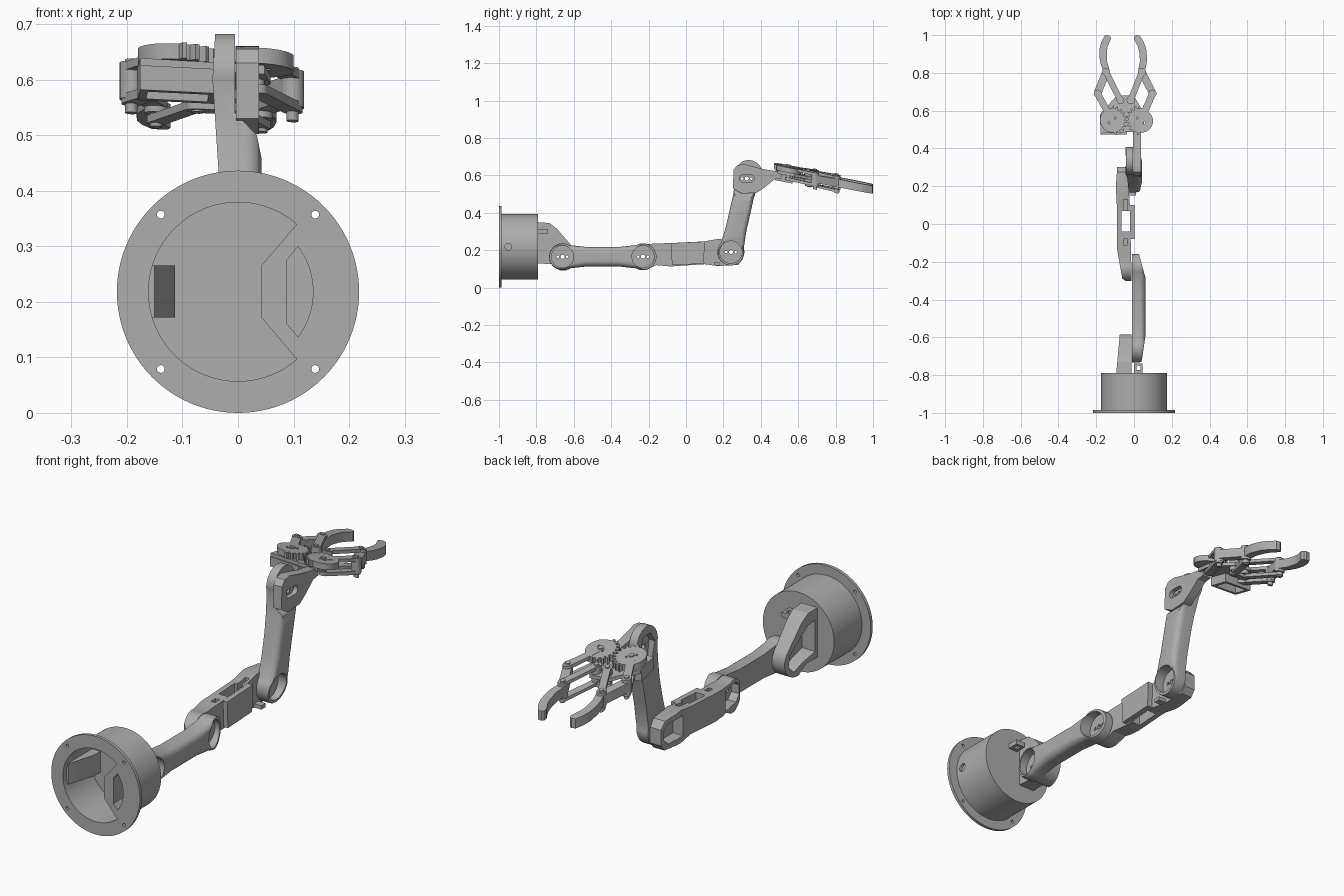
import bpy, bmesh
from math import sin, cos, pi, radians, atan2, hypot
from mathutils import Matrix

if "Cube" in bpy.data.objects:
    bpy.data.objects.remove(bpy.data.objects["Cube"])

grey = bpy.data.materials.new("plain grey")
grey.use_nodes = True
grey.diffuse_color = (0.42, 0.42, 0.42, 1)
grey.node_tree.nodes["Principled BSDF"].inputs["Base Color"].default_value = grey.diffuse_color


def prism(name, pts, axis, a, b, round_far=0):
    """Extrude a 2D outline along an axis; optionally round the rim at b."""
    place = {"x": lambda p, t: (t, p[0], p[1]),
             "y": lambda p, t: (p[0], t, p[1]),
             "z": lambda p, t: (p[0], p[1], t)}[axis]
    bm = bmesh.new()
    near = [bm.verts.new(place(p, a)) for p in pts]
    far = [bm.verts.new(place(p, b)) for p in pts]
    bm.faces.new(near)
    cap = bm.faces.new(far)
    n = len(pts)
    for i in range(n):
        j = (i + 1) % n
        bm.faces.new((near[i], near[j], far[j], far[i]))
    bmesh.ops.recalc_face_normals(bm, faces=bm.faces[:])
    if round_far:
        bmesh.ops.bevel(bm, geom=list(cap.edges), offset=round_far, segments=5,
                        profile=0.5, affect="EDGES", clamp_overlap=False)
    mesh = bpy.data.meshes.new(name)
    bm.to_mesh(mesh)
    bm.free()
    obj = bpy.data.objects.new(name, mesh)
    bpy.context.scene.collection.objects.link(obj)
    mesh.materials.append(grey)
    return obj


def arc(c, r, start, end, n=24):
    return [(c[0] + r * cos(radians(start + (end - start) * i / n)),
             c[1] + r * sin(radians(start + (end - start) * i / n))) for i in range(n + 1)]


def disc(c, r, n=48):
    return arc(c, r, 0, 360, n)[:-1]


def rect(x0, y0, x1, y1):
    return [(x0, y0), (x1, y0), (x1, y1), (x0, y1)]


def link_outline(p, q, r, waist=0):
    """Two round ends, joined straight or by a narrower waist."""
    dx, dy = q[0] - p[0], q[1] - p[1]
    a, length = atan2(dy, dx), hypot(dx, dy)
    deg, open_ = a * 180 / pi, 60 if waist else 90
    side = lambda t, w: (p[0] + dx * t - dy / length * w, p[1] + dy * t + dx / length * w)
    low = [side(t, -waist) for t in (0.3, 0.7)] if waist else []
    high = [side(t, waist) for t in (0.7, 0.3)] if waist else []
    return (arc(p, r, deg + open_, deg + 360 - open_) + low
            + arc(q, r, deg - 180 + open_, deg + 180 - open_) + high)


def combine(obj, tool, op="DIFFERENCE"):
    mod = obj.modifiers.new("shape", "BOOLEAN")
    mod.operation, mod.solver, mod.object = op, "EXACT", tool
    bpy.context.view_layer.update()
    deps = bpy.context.evaluated_depsgraph_get()
    mesh = bpy.data.meshes.new_from_object(obj.evaluated_get(deps))
    obj.modifiers.clear()
    obj.data = mesh
    bpy.data.objects.remove(tool)


def cut(obj, pts, axis, a, b):
    combine(obj, prism("cutter", pts, axis, a, b))


def horn_holes(obj, c):
    """Centre hole and two screw slots of a servo horn."""
    cut(obj, disc(c, 0.011, 16), "x", -0.3, 0.3)
    for s in (-1, 1):
        cut(obj, disc((c[0] + s * 0.025, c[1]), 0.007, 12), "x", -0.3, 0.3)


# Base: flange and hollow drum
mid = (0, 0.218)
base = prism("base_drum", disc(mid, 0.175, 96), "y", -0.99, -0.79)
combine(base, prism("flange", disc(mid, 0.218, 96), "y", -1, -0.986), "UNION")
cut(base, disc(mid, 0.161, 96), "y", -1.1, -0.805)
for sx in (-1, 1):
    for sz in (-1, 1):
        cut(base, disc((sx * 0.139, mid[1] + sz * 0.139), 0.007, 16), "y", -1.1, -0.95)
cut(base, disc((-0.95, mid[1]), 0.018, 24), "x", 0.1, 0.3)

# Compartment and ramp inside the base
box = prism("base_compartment", arc(mid, 0.1625, -49, 49) + [(0.042, 0.265), (0.042, 0.172)],
            "y", -1, -0.8)
cut(box, arc(mid, 0.135, -37, 37) + [(0.088, 0.275), (0.088, 0.161)], "y", -1.1, -0.82)
prism("base_ramp", [(-0.165, -0.975), (-0.15, -0.975), (-0.113, -0.85), (-0.113, -0.8),
                    (-0.165, -0.8)], "z", 0.172, 0.265)

# Shoulder bracket with servo pocket, and cable tab
shoulder = (-0.66, 0.165)
elbow = (-0.23, 0.165)
forearm_joint = (0.24, 0.19)
wrist_joint = (0.325, 0.583)
bracket = prism("shoulder_bracket", [(-0.795, 0.35), (-0.73, 0.345), (-0.69, 0.315)]
                + arc(shoulder, 0.075, 45, -100) + [(-0.72, 0.125), (-0.795, 0.13)],
                "x", -0.1, -0.014)
combine(bracket, prism("taper", [(-0.095, -0.8), (-0.014, -0.8), (-0.014, -0.55),
                                 (-0.072, -0.55)], "z", 0, 0.5), "INTERSECT")
cut(bracket, [(-0.775, 0.3), (-0.73, 0.29), (-0.62, 0.2), (-0.61, 0.15), (-0.64, 0.115),
              (-0.7, 0.14), (-0.775, 0.16)], "x", -0.2, -0.028)
horn_holes(bracket, shoulder)
tab = prism("cable_tab", rect(0, -0.795, 0.046, -0.738), "z", 0.29, 0.312)
cut(tab, rect(0.012, -0.772, 0.034, -0.75), "z", 0.2, 0.4)

# Upper arm: rounded shell with two horn cups
upper = prism("upper_arm", link_outline(shoulder, elbow, 0.072, 0.052), "x", -0.011, 0.06, 0.03)
combine(upper, prism("taper", [(-0.02, -0.75), (0.036, -0.75), (0.045, -0.7), (0.062, -0.58),
                               (0.062, -0.29), (0.024, -0.15), (-0.02, -0.15)],
                     "z", 0, 0.5), "INTERSECT")
for c in (shoulder, elbow):
    cut(upper, disc(c, 0.059), "x", 0.006, 0.2)
    horn_holes(upper, c)

# Forearm: box body with servo pockets at both ends
fore = prism("forearm", arc(elbow, 0.072, 70, 290)
             + [(-0.16, 0.12), (-0.08, 0.113), (0.1, 0.125), (0.17, 0.115), (0.28, 0.122),
                (0.302, 0.15), (0.302, 0.22), (0.275, 0.25), (0.17, 0.26), (0.1, 0.247),
                (-0.08, 0.238), (-0.16, 0.236)], "x", -0.1, 0)
combine(fore, prism("taper", [(-0.088, 0.31), (-0.036, 0.31), (-0.022, 0.1), (-0.012, -0.31),
                              (-0.03, -0.31), (-0.062, -0.29), (-0.09, -0.13), (-0.09, 0.08),
                              (-0.096, 0.2)], "z", 0, 0.5), "INTERSECT")
for y, z, s in ((-0.215, 0.172, -1), (0.215, 0.187, 1)):
    hexagon = [(y + s * u, z + v) for u, v in ((-0.06, 0.045), (0.04, 0.045), (0.068, 0.02),
                                             (0.068, -0.02), (0.04, -0.045), (-0.06, -0.045))]
    cut(fore, hexagon, "x", -0.2, -0.045 if s > 0 else -0.026)
panel = prism("forearm_panel", [(-0.075, 0.12), (0.095, 0.128), (0.1, 0.246), (-0.08, 0.238)],
              "x", -0.03, 0.003)
for part in (fore, panel):
    cut(part, rect(-0.066, -0.04, -0.021, 0.07), "z", 0, 0.5)
cut(fore, rect(-0.055, 0.07, -0.035, 0.13), "z", 0.22, 0.5)
cut(fore, rect(-0.055, -0.11, -0.035, -0.08), "z", 0.22, 0.5)
for c in (elbow, forearm_joint):
    horn_holes(fore, c)
prism("forearm_clip", rect(-0.03, 0.15, 0.01, 0.18), "z", 0.118, 0.135)

# Upright link: horn cup at the bottom, servo holder at the top
upright = prism("upright_link", link_outline(forearm_joint, (0.335, 0.61), 0.072, 0.056),
                "x", -0.046, 0.042, 0.028)
combine(upright, prism("taper", [(-0.03, 0.1), (0.014, 0.1), (0.042, 0.27), (0.042, 0.46),
                                 (0.034, 0.5), (-0.005, 0.54), (-0.005, 0.7), (-0.04, 0.7),
                                 (-0.046, 0.6), (-0.034, 0.42)], "y", 0, 0.6), "INTERSECT")
cut(upright, disc(forearm_joint, 0.059), "x", -0.012, 0.2)
cut(upright, [(0.3, 0.5), (0.35, 0.5), (0.38, 0.6), (0.36, 0.645), (0.31, 0.645), (0.285, 0.6)],
    "x", -0.2, -0.018)
horn_holes(upright, forearm_joint)
horn_holes(upright, wrist_joint)

# Wrist bracket
wrist = prism("wrist_bracket", [(0.25, 0.53), (0.3, 0.502), (0.38, 0.508), (0.42, 0.535),
                                (0.475, 0.58), (0.51, 0.585), (0.51, 0.618), (0.42, 0.632),
                                (0.31, 0.66), (0.275, 0.655), (0.255, 0.63)],
              "x", -0.004, 0.038)
cut(wrist, link_outline((0.305, 0.583), (0.345, 0.583), 0.02), "x", 0.018, 0.2)
horn_holes(wrist, wrist_joint)

# Gripper, built flat and symmetric, then tilted into place
hand = []


def hand_part(name, pts, a, b):
    hand.append(prism(name, pts, "z", a, b))
    return hand[-1]


def gear_outline(c, s, phase):
    """Round gear with teeth only on the side facing its partner."""
    pts, n = [], 120
    for i in range(n):
        t = 2 * pi * i / n
        toothed = cos(t) * -s > 0.1
        r = (0.079 if (i + phase) % 6 < 3 else 0.065) if toothed else 0.064
        pts.append((c[0] + r * cos(t), c[1] + r * sin(t)))
    return pts


hand_part("hand_plate", [(-0.14, 0.48), (0.085, 0.49), (0.1, 0.58), (0.045, 0.68),
                         (-0.045, 0.68), (-0.14, 0.58)], -0.046, -0.03)
frame = hand_part("hand_servo_frame", rect(-0.14, 0.475, 0.0, 0.57), -0.088, -0.044)
cut(frame, rect(-0.125, 0.49, -0.015, 0.555), "z", -0.2, -0.02)
lower = hand_part("hand_lower_plate", link_outline((-0.03, 0.655), (0.03, 0.655), 0.018),
                  -0.085, -0.07)

for s, side in ((-1, "right"), (1, "left")):
    gear_c, outer = (s * 0.076, 0.548), (s * 0.145, 0.69)
    inner, knuckle = (s * 0.027, 0.655), (s * 0.095, 0.805)
    gear = hand_part(side + "_gear", gear_outline(gear_c, s, 0 if s > 0 else 3), -0.028, 0)
    for k in (-1, 1):
        cut(gear, disc((gear_c[0] + k * 0.016, gear_c[1] - k * s * 0.012), 0.006, 12),
            "z", -0.1, 0.1)
    hand_part(side + "_gear_hub", disc(gear_c, 0.012, 20), -0.06, 0.006)
    for level, a, b in (("upper", -0.014, 0.001), ("lower", -0.072, -0.056)):
        hand_part(f"{side}_{level}_drive_arm", link_outline(gear_c, outer, 0.018), a, b)
    for level, a, b in (("upper", -0.012, 0.003), ("lower", -0.082, -0.068)):
        hand_part(f"{side}_{level}_guide_arm", link_outline(inner, knuckle, 0.016), a, b)
    for pin, c in (("outer", outer), ("inner", inner), ("knuckle", knuckle)):
        hand_part(f"{side}_{pin}_pin", disc(c, 0.021, 24), -0.064, 0.002)
        hand_part(f"{side}_{pin}_screw", disc(c, 0.011, 16), -0.088, 0.008)
    hand_part(side + "_finger",
              [(s * u, y) for u, y in (
                  (0.16, 0.685), (0.13, 0.68), (0.076, 0.795), (0.076, 0.815), (0.087, 0.86),
                  (0.086, 0.91), (0.08, 0.94), (0.06, 0.982), (0.064, 0.995), (0.074, 1.0),
                  (0.093, 0.997), (0.112, 0.965), (0.123, 0.93), (0.126, 0.88), (0.122, 0.85),
                  (0.112, 0.815), (0.164, 0.7))], -0.053, -0.01)

yaw = Matrix(((1, -0.05, 0, -0.0125), (0, 1, 0, 0), (0, 0, 1, 0), (0, 0, 0, 1)))
tilt = Matrix(((1, 0, 0, 0), (0, 1, 0, 0), (-0.05, -0.2, 1, 0.756), (0, 0, 0, 1)))
for part in hand:
    part.data.transform(tilt @ yaw)

# Smooth round walls, keep hard edges
for obj in bpy.context.scene.collection.objects:
    if obj.type == "MESH":
        obj.select_set(True)
        bpy.context.view_layer.objects.active = obj
bpy.ops.object.shade_smooth_by_angle(angle=radians(30))
bpy.ops.object.select_all(action="DESELECT")
